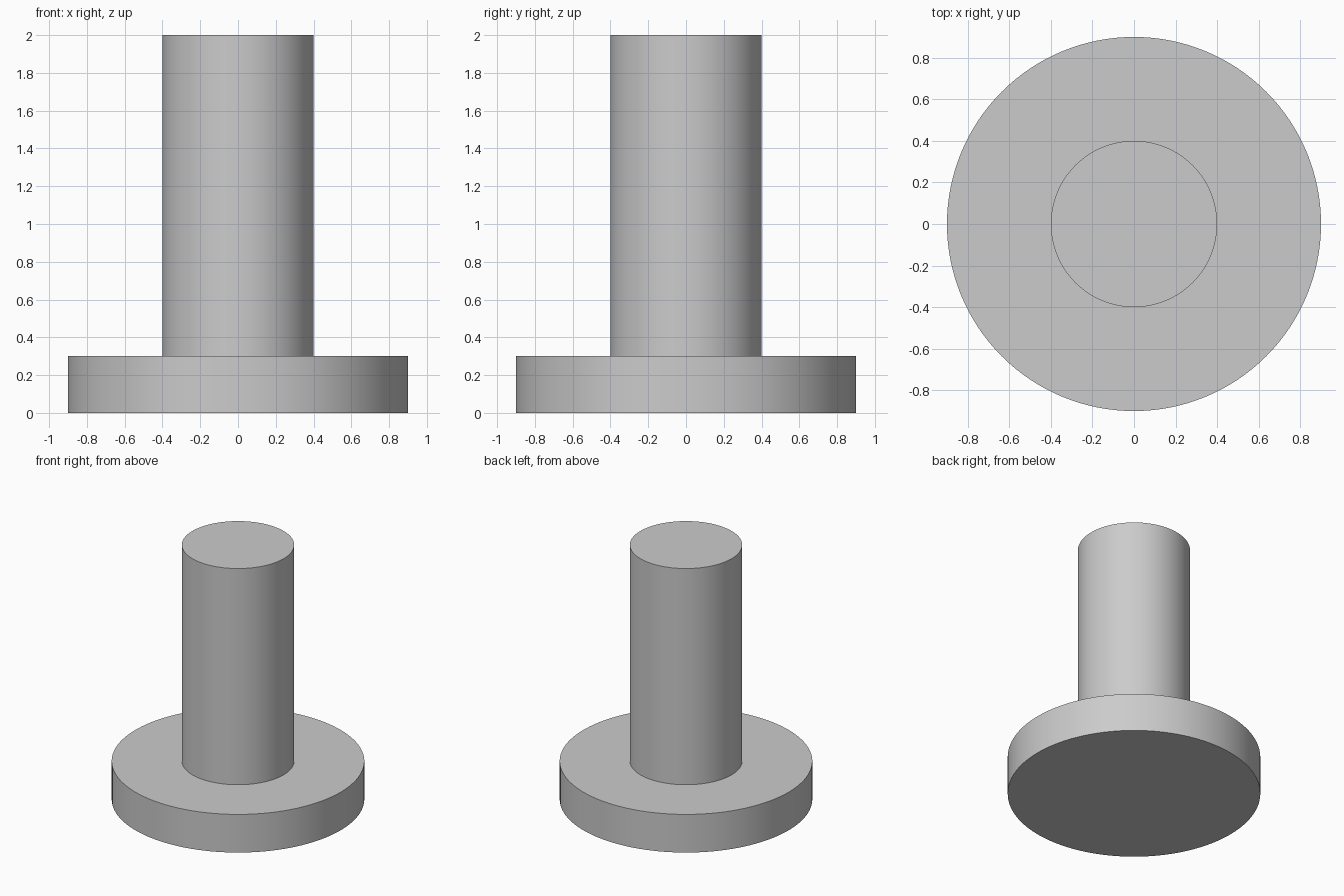
import bpy
import math

cube = bpy.data.objects.get("Cube")
if cube:
    bpy.data.objects.remove(cube, do_unlink=True)

# Single grey finish
grey = bpy.data.materials.new("plain grey")
grey.use_nodes = True
colour = (0.6, 0.6, 0.6, 1)
grey.diffuse_color = colour
grey.node_tree.nodes["Principled BSDF"].inputs["Base Color"].default_value = colour


def cylinder(name, radius, bottom, top):
    bpy.ops.mesh.primitive_cylinder_add(
        vertices=128, radius=radius, depth=top - bottom,
        location=(0, 0, (bottom + top) / 2))
    part = bpy.context.object
    part.name = name
    part.data.materials.append(grey)
    bpy.ops.object.shade_smooth_by_angle(angle=math.radians(30))
    return part


# Wide round flange at the foot
cylinder("flange", 0.9, 0, 0.3)

# Solid shaft standing on the flange
cylinder("shaft", 0.4, 0.3, 2)
